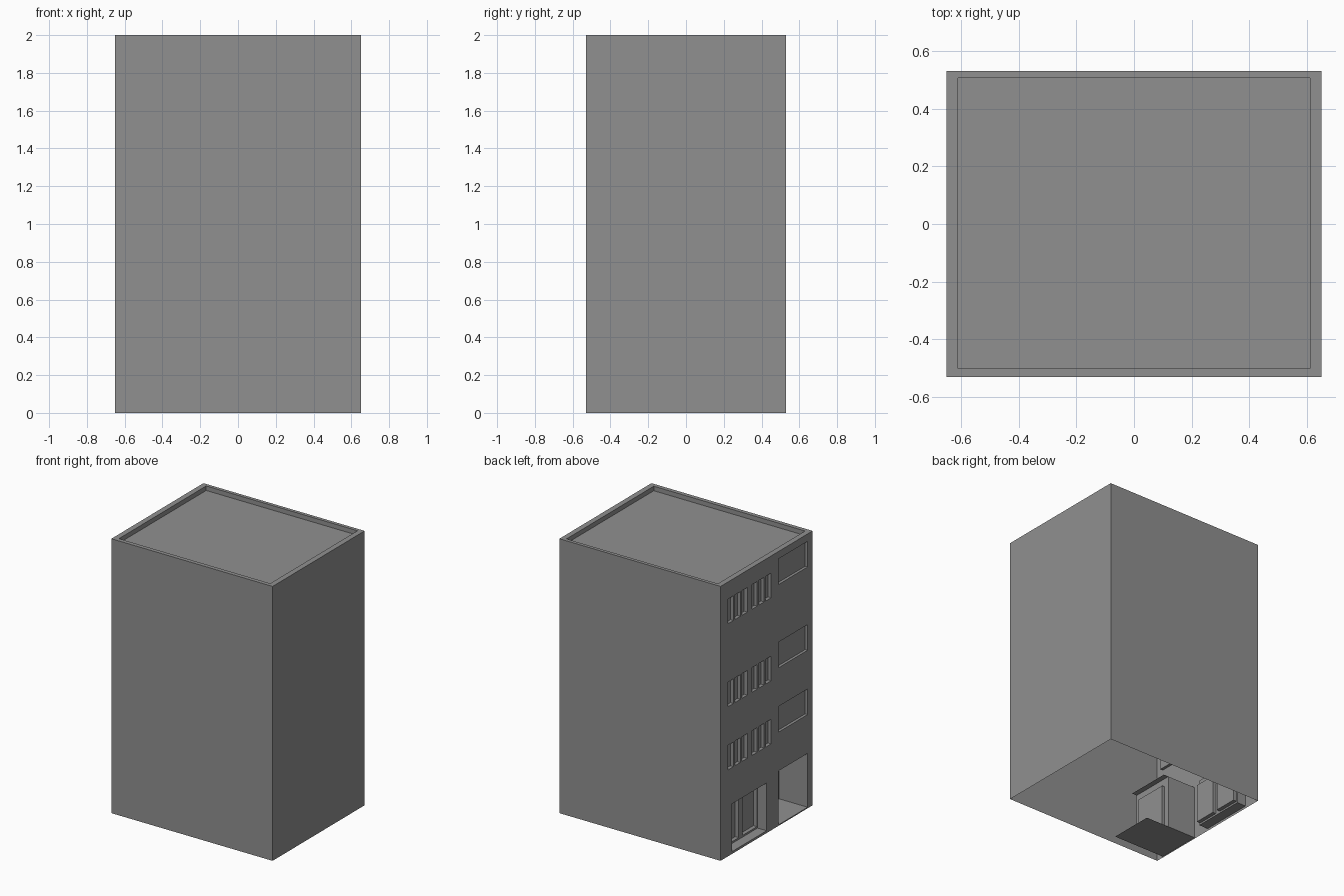
import bpy
import bmesh

old = bpy.data.objects.get("Cube")
if old:
    bpy.data.objects.remove(old, do_unlink=True)

W, D, H = 0.65, 0.53, 2.0          # half width, half depth, height

grey = bpy.data.materials.new("plain_grey")
grey.use_nodes = True
color = (0.28, 0.28, 0.28, 1)
grey.diffuse_color = color
grey.node_tree.nodes["Principled BSDF"].inputs["Base Color"].default_value = color


def quad(bm, *points):
    bm.faces.new([bm.verts.new(p) for p in points])


def panel(bm, x, rect, holes=()):
    """Flat sheet facing -x over rect (y0, y1, z0, z1) with rectangular holes."""
    ys = sorted({v for r in (rect, *holes) for v in r[:2]})
    zs = sorted({v for r in (rect, *holes) for v in r[2:]})
    for a, b in zip(ys, ys[1:]):
        for c, d in zip(zs, zs[1:]):
            my, mz = (a + b) / 2, (c + d) / 2
            if not any(h[0] < my < h[1] and h[2] < mz < h[3] for h in holes):
                quad(bm, (x, a, c), (x, a, d), (x, b, d), (x, b, c))


def reveal(bm, rect, x0, x1):
    """Four sides of an opening, facing inward, from x0 to x1."""
    a, b, c, d = rect
    ring = [(a, c), (b, c), (b, d), (a, d)]
    for i, p in enumerate(ring):
        q = ring[(i + 1) % 4]
        quad(bm, (x0, *p), (x1, *p), (x1, *q), (x0, *q))


def niche(bm, rect, x, depth):
    reveal(bm, rect, x, x + depth)
    panel(bm, x + depth, rect)


def finish(name, bm):
    bmesh.ops.remove_doubles(bm, verts=bm.verts, dist=0.0001)
    bmesh.ops.dissolve_limit(bm, angle_limit=0.01, verts=bm.verts, edges=bm.edges)
    mesh = bpy.data.meshes.new(name)
    bm.to_mesh(mesh)
    bm.free()
    mesh.materials.append(grey)
    obj = bpy.data.objects.new(name, mesh)
    bpy.context.collection.objects.link(obj)


# Openings in the street wall
slit_w, slit_gap, group_gap = 0.062, 0.018, 0.052
slits = []
for z in (0.63, 1.09, 1.695):
    y = -0.052
    for i in range(6):
        slits.append((y, y + slit_w, z, z + 0.18))
        y += slit_w + (group_gap if i == 2 else slit_gap)
wide = [(-0.472, -0.138, z, z + 0.187) for z in (0.683, 1.152, 1.759)]
shop = (0.0, 0.40, 0.017, 0.365)
entry = (-0.472, -0.138, 0.008, 0.40)

# Outer walls, open underneath
bm = bmesh.new()
panel(bm, -W, (-D, D, 0, H), [*slits, *wide, shop, entry])
quad(bm, (-W, -D, 0), (W, -D, 0), (W, -D, H), (-W, -D, H))
quad(bm, (W, -D, 0), (W, D, 0), (W, D, H), (W, -D, H))
quad(bm, (W, D, 0), (-W, D, 0), (-W, D, H), (W, D, H))
finish("outer_walls", bm)

# Roof deck sunk behind a parapet
bm = bmesh.new()
deck_z = H - 0.033
outer = [(-W, -D), (W, -D), (W, D), (-W, D)]
inner = [(-0.61, -0.5), (0.61, -0.5), (0.61, 0.505), (-0.61, 0.505)]
for i in range(4):
    j = (i + 1) % 4
    quad(bm, (*outer[i], H), (*outer[j], H), (*inner[j], H), (*inner[i], H))
    quad(bm, (*inner[i], H), (*inner[j], H), (*inner[j], deck_z), (*inner[i], deck_z))
quad(bm, *[(*p, deck_z) for p in inner])
finish("roof_and_parapet", bm)

# Upper floor windows
for name, rects, depth in (("slit_windows", slits, 0.025), ("wide_windows", wide, 0.02)):
    bm = bmesh.new()
    for r in rects:
        niche(bm, r, -W, depth)
    finish(name, bm)

# Ground floor double door recess
bm = bmesh.new()
back = -W + 0.073
doors = [(0.007, 0.175, 0.03, 0.315), (0.217, 0.393, 0.03, 0.315)]
reveal(bm, shop, -W, back)
panel(bm, back, shop, doors)
for r in doors:
    niche(bm, r, back, 0.028)
finish("double_door_recess", bm)

# Deep entry porch with its door
bm = bmesh.new()
back = -W + 0.23
door = (-0.43, -0.18, 0.03, 0.34)
reveal(bm, entry, -W, back)
panel(bm, back, entry, [door])
niche(bm, door, back, 0.02)
finish("entry_porch", bm)

# Floor and ceiling plates running on behind the porch
for name, z, reach in (("entry_floor", entry[2], 0.42), ("entry_ceiling", entry[3], 0.27)):
    bm = bmesh.new()
    a, b, x = entry[0], entry[1], -W + reach
    quad(bm, (back, a, z), (x, a, z), (x, b, z), (back, b, z))
    finish(name, bm)
